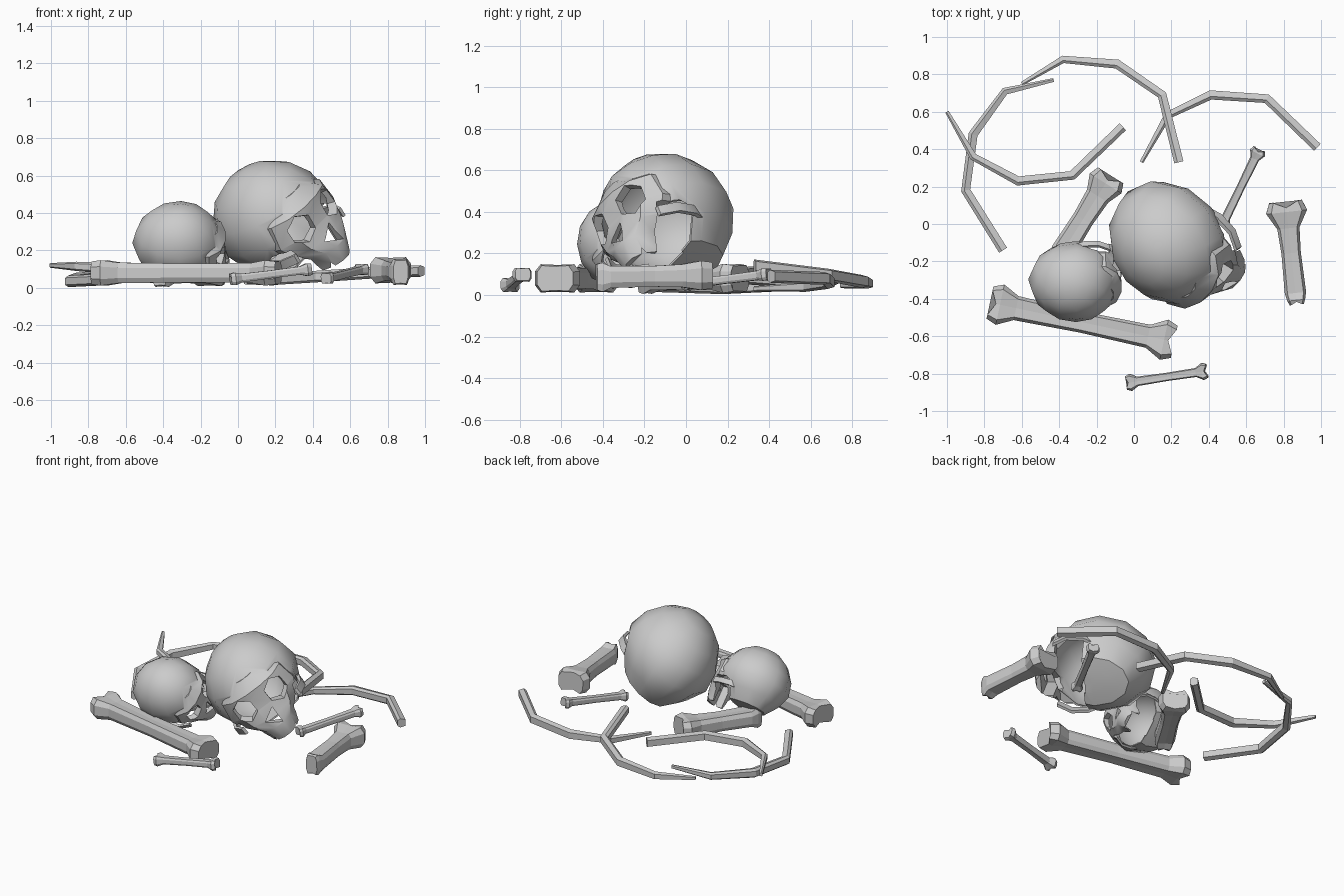
import bpy, bmesh, math
from mathutils import Vector, Matrix

if "Cube" in bpy.data.objects:
    bpy.data.objects.remove(bpy.data.objects["Cube"])


def make(name, bm):
    bmesh.ops.recalc_face_normals(bm, faces=bm.faces)
    me = bpy.data.meshes.new(name)
    bm.to_mesh(me)
    bm.free()
    ob = bpy.data.objects.new(name, me)
    bpy.context.collection.objects.link(ob)
    return ob


def loft(name, rings):
    bm = bmesh.new()
    vs = [[bm.verts.new(p) for p in r] for r in rings]
    n = len(rings[0])
    for a, b in zip(vs, vs[1:]):
        for i in range(n):
            bm.faces.new((a[i], a[(i + 1) % n], b[(i + 1) % n], b[i]))
    bm.faces.new(vs[0])
    bm.faces.new(vs[-1])
    return make(name, bm)


def activate(ob):
    bpy.ops.object.select_all(action='DESELECT')
    ob.select_set(True)
    bpy.context.view_layer.objects.active = ob


def boolean(ob, other, op):
    activate(ob)
    m = ob.modifiers.new("cut", 'BOOLEAN')
    m.operation, m.object, m.solver = op, other, 'EXACT'
    bpy.ops.object.modifier_apply(modifier=m.name)
    bpy.data.objects.remove(other)


def box(lo, hi):
    bm = bmesh.new()
    bmesh.ops.create_cube(bm, size=1)
    for v in bm.verts:
        v.co = Vector([(l + h) / 2 + c * (h - l) for l, h, c in zip(lo, hi, v.co)])
    return make("cutter", bm)


def cone(sides, r1, r2, depth, mat):
    bm = bmesh.new()
    bmesh.ops.create_cone(bm, cap_ends=True, segments=sides, radius1=r1, radius2=r2,
                          depth=depth, matrix=mat)
    return make("cutter", bm)


def cranium(name, s):
    bm = bmesh.new()
    bmesh.ops.create_uvsphere(bm, u_segments=12, v_segments=8, radius=1)
    for v in bm.verts:
        x, y, z = v.co.x * .315, v.co.y * (.365 if v.co.y > 0 else .335), v.co.z * .34
        if z < 0:
            x *= 1 + 1.0 * z
            y *= 1 + .4 * z
        v.co = Vector((x, y, max(z, -.25))) * s
    return make(name, bm)


def skull(name, centre, forward, up, scale):
    ob = cranium(name, 1)
    # face: stacked rows of (height, half width, front)
    rows = [(.17, .13, -.285), (.09, .225, -.345), (-.04, .245, -.34), (-.12, .205, -.355),
            (-.19, .13, -.38), (-.285, .105, -.355)]
    rings = []
    for z, w, f in rows:
        half = [(w, -.12), (w, f + .12), (w * .7, f + .035), (w * .25, f)]
        rings.append([(x, y, z) for x, y in half] + [(-x, y, z) for x, y in half[::-1]])
    boolean(ob, loft("face", rings), 'UNION')
    # hollow inside and open underside
    boolean(ob, cranium("cavity", .96), 'DIFFERENCE')
    boolean(ob, box((-.08, -.325, -.4), (.08, -.05, -.08)), 'DIFFERENCE')
    boolean(ob, box((-.25, -.25, -.4), (.25, -.06, -.07)), 'DIFFERENCE')
    # eye sockets and nose
    rx = Matrix.Rotation(math.radians(90), 4, 'X')
    for s in (-1, 1):
        m = Matrix.Translation((s * .125, -.32, .0)) @ Matrix.Rotation(s * .25, 4, 'Z') @ rx
        boolean(ob, cone(6, .065, .10, .2, m), 'DIFFERENCE')
    m = Matrix.Translation((0, -.32, -.13)) @ rx @ Matrix.Rotation(math.radians(90), 4, 'Z')
    boolean(ob, cone(3, .065, .065, .2, m), 'DIFFERENCE')
    # cheek arches
    for s in (-1, 1):
        path = [(.21, -.26), (.255, -.17), (.25, -.06), (.22, .01)]
        arch = [[(s * (x + dx), y, z) for dx, z in
                 ((-.01, -.15), (.01, -.15), (.01, -.10), (-.01, -.10))] for x, y in path]
        boolean(ob, loft("arch", arch), 'UNION')
    # place in the pile
    f = Vector(forward).normalized()
    u = Vector(up)
    u = (u - f * u.dot(f)).normalized()
    e = u.cross(f)
    rot = Matrix((e, -f, u)).transposed().to_4x4()
    ob.data.transform(Matrix.Translation(centre) @ rot @ Matrix.Scale(scale, 4))
    activate(ob)
    bpy.ops.object.shade_smooth_by_angle(angle=math.radians(35))
    return ob


def long_bone(name, p0, p1, w0, ws, w1, h, hs):
    """Shaft with a notched knuckle at each end."""
    p0, p1 = Vector(p0), Vector(p1)
    d = p1 - p0
    length = d.length
    d.normalize()
    side = d.cross(Vector((0, 0, 1))).normalized()
    up = side.cross(d)
    sec = [(1, -.5), (1, .5), (.75, 1), (0, .95), (-.75, 1),
           (-1, .5), (-1, -.5), (-.75, -1), (0, -.95), (.75, -1)]
    stations = [(0, w0 * .8, h * .9, w0 * .3), (w0 * .5, w0, h, 0), (w0 * 1.3, ws * 1.15, hs * 1.1, 0),
                (length * .5, ws, hs, 0), (length - w1 * 1.3, ws * 1.1, hs * 1.05, 0),
                (length - w1 * .5, w1, h, 0), (length, w1 * .8, h * .9, -w1 * .3)]
    rings = [[p0 + d * (t + (notch if x == 0 else 0)) + side * x * w + up * z * hh
              for x, z in sec] for t, w, hh, notch in stations]
    return loft(name, rings)


def rib(name, pts, w=.025, h=.031):
    """Flat bent bar, narrowing toward its first point."""
    pts = [Vector(p) for p in pts]
    rings = []
    for i, p in enumerate(pts):
        d = (pts[min(i + 1, len(pts) - 1)] - pts[max(i - 1, 0)])
        d.z = 0
        side = d.normalized().cross(Vector((0, 0, 1)))
        k = (.4, .8, 1, 1, 1)[i]
        rings.append([p + side * x * w * k + Vector((0, 0, z * h * k))
                      for x, z in ((1, -.6), (1, .6), (.3, 1), (-1, .7), (-1, -.7), (.3, -1))])
    return loft(name, rings)


# skulls
skull("large_skull", (.205, -.10, .355), (.65, -.75, .1), (-.5, -.32, .8), 1)
skull("small_skull", (-.31, -.295, .235), (.98, .0, -.02), (-.1, -.7, .7), .70)

# limb bones
long_bone("thigh_bone", (-.77, -.42, .08), (.215, -.63, .08), .11, .057, .11, .068, .05)
long_bone("right_bone", (.81, .12, .095), (.87, -.43, .085), .11, .052, .048, .07, .05)
long_bone("rear_bone", (-.125, .26, .08), (-.42, -.21, .075), .10, .058, .055, .07, .05)
long_bone("thin_bone_rear", (.67, .40, .10), (.47, -.01, .05), .043, .022, .038, .03, .02)
long_bone("thin_bone_front", (-.04, -.85, .045), (.39, -.785, .10), .046, .022, .046, .034, .021)

# ribs
rib("rib_left_inner", [(-1, .60, .12), (-.86, .36, .115), (-.62, .23, .10), (-.33, .26, .085), (-.06, .52, .065)])
rib("rib_left_outer", [(-.43, .77, .09), (-.69, .71, .07), (-.86, .48, .05), (-.90, .18, .035), (-.70, -.14, .045)])
rib("rib_back", [(-.60, .75, .045), (-.38, .88, .055), (-.09, .855, .065), (.15, .69, .095), (.24, .33, .14)])
rib("rib_right", [(.04, .33, .03), (.18, .58, .04), (.41, .69, .06), (.71, .67, .08), (.98, .41, .09)])
